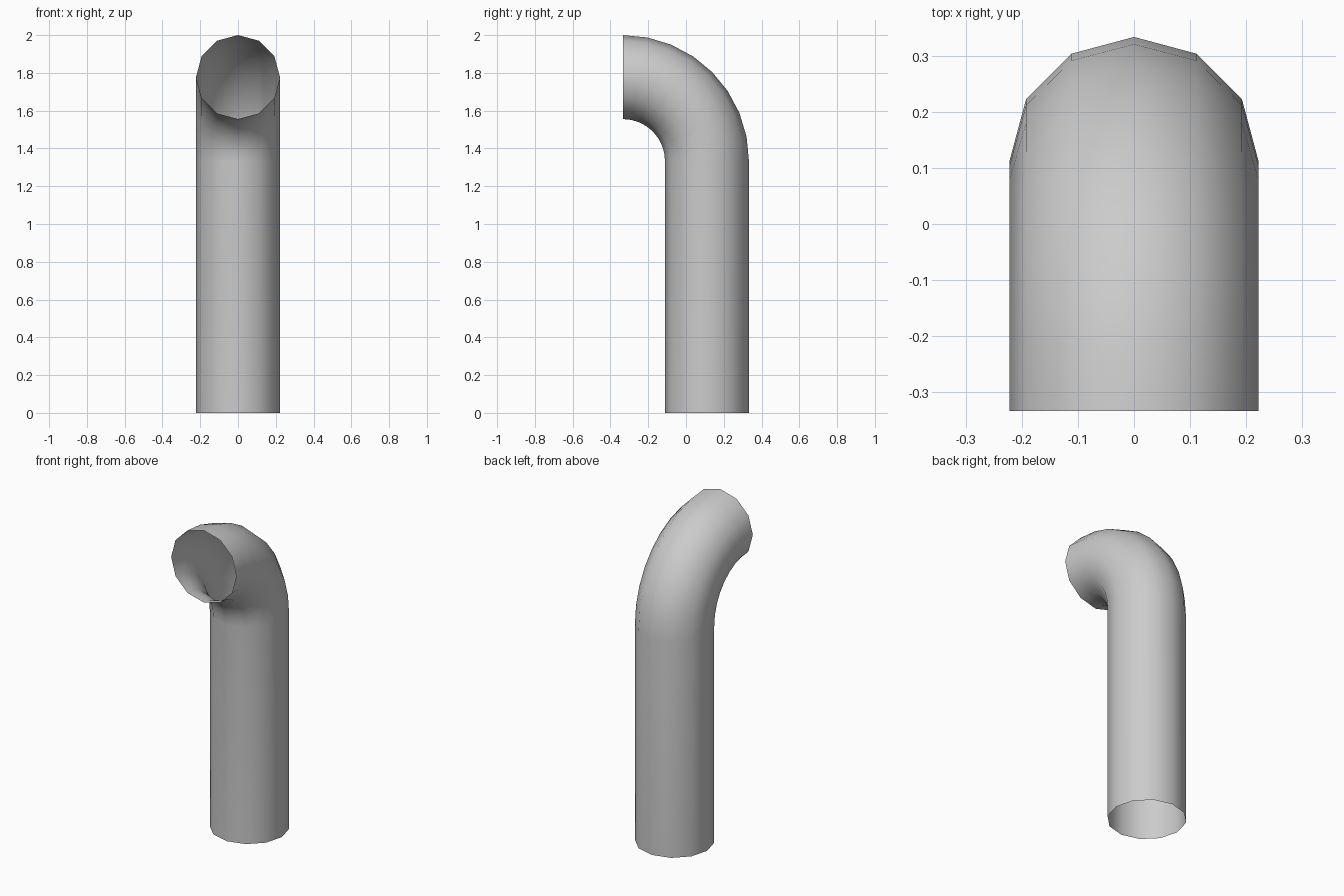
import bpy, bmesh
from math import sin, cos, pi, radians

if "Cube" in bpy.data.objects:
    bpy.data.objects.remove(bpy.data.objects["Cube"])

SIDES, BEND_STEPS = 12, 8
R = 2 / 9            # tube radius
BEND = 4 / 9         # bend radius along the centre line
CY, CZ = -1 / 3, 4 / 3   # bend centre

# Path stations: (centre y, centre z, bend angle)
stations = [(CY + BEND, 0.0, 0.0)]
for i in range(BEND_STEPS + 1):
    a = (pi / 2) * i / BEND_STEPS
    stations.append((CY + BEND * cos(a), CZ + BEND * sin(a), a))

bm = bmesh.new()


def ring(y, z, a):
    verts = []
    for k in range(SIDES):
        t = 2 * pi * k / SIDES
        out = R * sin(t)
        verts.append(bm.verts.new((R * cos(t), y + out * cos(a), z + out * sin(a))))
    return verts


# Open-ended tube skin
rings = [ring(*s) for s in stations]
for lo, hi in zip(rings, rings[1:]):
    for k in range(SIDES):
        n = (k + 1) % SIDES
        bm.faces.new((lo[k], lo[n], hi[n], hi[k]))

mesh = bpy.data.meshes.new("bent_pipe")
bm.to_mesh(mesh)
bm.free()
pipe = bpy.data.objects.new("bent_pipe", mesh)
bpy.context.collection.objects.link(pipe)

# Smooth shading
bpy.context.view_layer.objects.active = pipe
pipe.select_set(True)
bpy.ops.object.shade_smooth_by_angle(angle=radians(40))
